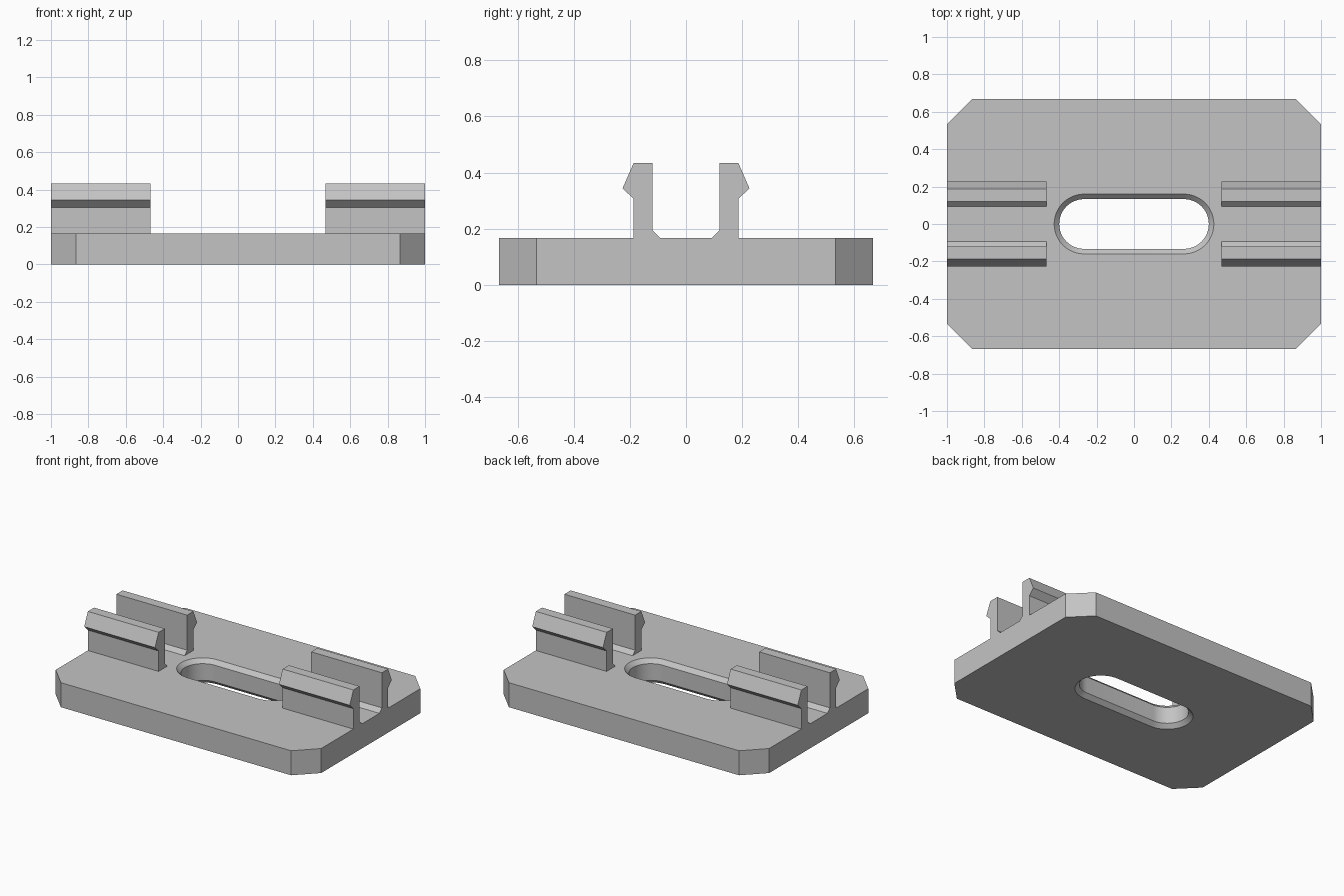
import bpy, bmesh
from math import pi, cos, sin, radians

cube = bpy.data.objects.get("Cube")
if cube:
    bpy.data.objects.remove(cube, do_unlink=True)

grey = bpy.data.materials.new("light grey")
grey.use_nodes = True
colour = (0.55, 0.55, 0.55, 1)
grey.diffuse_color = colour
grey.node_tree.nodes["Principled BSDF"].inputs["Base Color"].default_value = colour

HEIGHT = 0.167


def finish(bm, name):
    bmesh.ops.recalc_face_normals(bm, faces=bm.faces)
    mesh = bpy.data.meshes.new(name)
    bm.to_mesh(mesh)
    bm.free()
    mesh.materials.append(grey)
    obj = bpy.data.objects.new(name, mesh)
    bpy.context.collection.objects.link(obj)
    return obj


def ring(bm, points, z):
    return [bm.verts.new((x, y, z)) for x, y in points]


def join_rings(bm, a, b):
    n = len(a)
    for i in range(n):
        bm.faces.new((a[i], a[(i + 1) % n], b[(i + 1) % n], b[i]))


def slot(radius, centre=0.267, steps=24):
    """Outline of a slot with round ends."""
    points = []
    for side in (1, -1):
        for i in range(steps + 1):
            a = -pi / 2 + pi * i / steps
            points.append((side * (centre + radius * cos(a)), side * radius * sin(a)))
    return points


# Base plate with cut corners and a slot chamfered at both ends
bm = bmesh.new()
outline = [(1, -0.533), (1, 0.533), (0.867, 0.667), (-0.867, 0.667),
           (-1, 0.533), (-1, -0.533), (-0.867, -0.667), (0.867, -0.667)]
bottom, top = ring(bm, outline, 0), ring(bm, outline, HEIGHT)
join_rings(bm, bottom, top)
levels = [(0.16, 0), (0.133, 0.027), (0.133, HEIGHT - 0.027), (0.16, HEIGHT)]
rings = [ring(bm, slot(r), z) for r, z in levels]
for a, b in zip(rings, rings[1:]):
    join_rings(bm, a, b)
for outer, inner in ((bottom, rings[0]), (top, rings[-1])):
    edges = [bm.edges.get((loop[i - 1], loop[i]))
             for loop in (outer, inner) for i in range(len(loop))]
    bmesh.ops.triangle_fill(bm, edges=edges, use_beauty=True)
plate = finish(bm, "base_plate")
bpy.ops.object.select_all(action="DESELECT")
plate.select_set(True)
bpy.context.view_layer.objects.active = plate
bpy.ops.object.shade_smooth_by_angle(angle=radians(25))

# Four snap clips: barb outwards, small fillet at the inner foot
profile = [(0.093, HEIGHT), (0.187, HEIGHT), (0.187, 0.306), (0.226, 0.344),
           (0.187, 0.433), (0.12, 0.433), (0.12, 0.194)]
for x_side, x_name in ((1, "left"), (-1, "right")):
    for y_side, y_name in ((-1, "front"), (1, "back")):
        bm = bmesh.new()
        ends = [[bm.verts.new((x_side * x, y_side * y, z)) for y, z in profile]
                for x in (0.467, 1)]
        join_rings(bm, *ends)
        for end in ends:
            bm.faces.new(end)
        finish(bm, f"{y_name}_{x_name}_clip")
